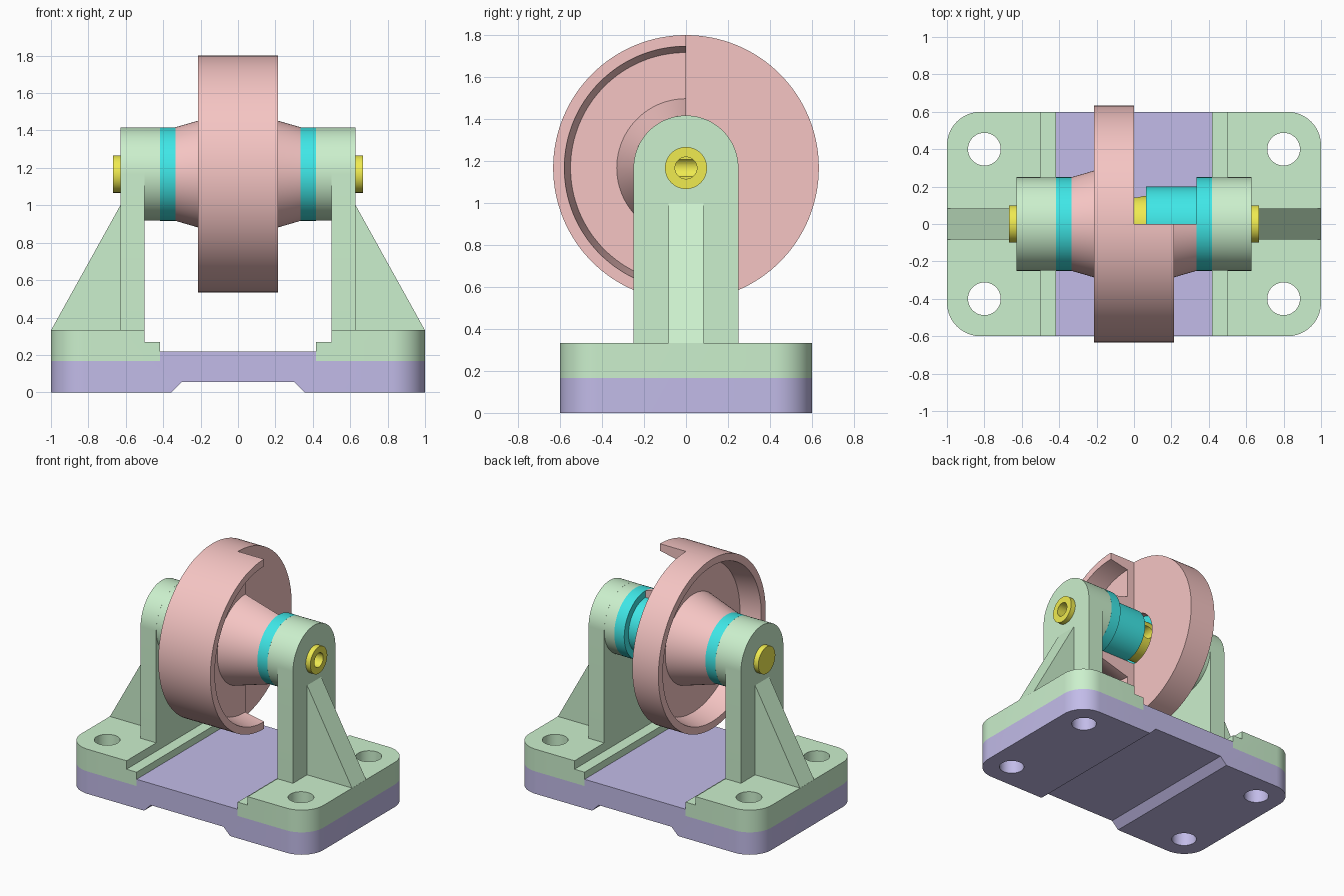
import bpy, bmesh
from math import sin, cos, pi, radians
from mathutils import Vector

if "Cube" in bpy.data.objects:
    bpy.data.objects.remove(bpy.data.objects["Cube"])

AXLE_Z = 1.167


def material(name, rgb):
    m = bpy.data.materials.new(name)
    m.diffuse_color = (*rgb, 1)
    m.use_nodes = True
    m.node_tree.nodes["Principled BSDF"].inputs["Base Color"].default_value = m.diffuse_color
    return m


def finish(bm, name):
    bmesh.ops.remove_doubles(bm, verts=bm.verts, dist=1e-5)
    bmesh.ops.recalc_face_normals(bm, faces=bm.faces)
    me = bpy.data.meshes.new(name)
    bm.to_mesh(me)
    bm.free()
    ob = bpy.data.objects.new(name, me)
    bpy.context.collection.objects.link(ob)
    return ob


def prism(name, pts, axis, lo, hi):
    """Extrude a 2D outline along an axis: x -> (y,z), y -> (x,z), z -> (x,y)."""
    def place(p, d):
        return {'x': (d, p[0], p[1]), 'y': (p[0], d, p[1]), 'z': (p[0], p[1], d)}[axis]
    bm = bmesh.new()
    face = bm.faces.new([bm.verts.new(place(p, lo)) for p in pts])
    new = bmesh.ops.extrude_face_region(bm, geom=[face])['geom']
    shift = Vector(place((0, 0), hi - lo))
    bmesh.ops.translate(bm, vec=shift, verts=[v for v in new if isinstance(v, bmesh.types.BMVert)])
    return finish(bm, name)


def arc(cx, cy, r, a0, a1, n):
    return [(cx + r * cos(radians(a0 + (a1 - a0) * i / n)),
             cy + r * sin(radians(a0 + (a1 - a0) * i / n))) for i in range(n + 1)]


def disc(cx, cy, r, n=48):
    return arc(cx, cy, r, 0, 360, n)[:-1]


def lathe(name, profile, n=96):
    """Revolve a closed (x, radius) outline about the axle."""
    bm = bmesh.new()
    rings = [[bm.verts.new((x, r * cos(2 * pi * k / n), AXLE_Z + r * sin(2 * pi * k / n)))
              for k in range(n)] for x, r in profile]
    for i, a in enumerate(rings):
        b = rings[(i + 1) % len(rings)]
        if profile[i][1] == 0 and profile[(i + 1) % len(rings)][1] == 0:
            continue
        for k in range(n):
            bm.faces.new((a[k], a[(k + 1) % n], b[(k + 1) % n], b[k]))
    return finish(bm, name)


def boolean(ob, tool, op):
    mod = ob.modifiers.new(op, 'BOOLEAN')
    mod.operation, mod.object, mod.solver = op, tool, 'EXACT'
    bpy.context.view_layer.objects.active = ob
    bpy.ops.object.modifier_apply(modifier=mod.name)
    bpy.data.objects.remove(tool)


def dress(ob, mat, mirrored=False):
    ob.data.materials.clear()
    ob.data.materials.append(mat)
    bpy.ops.object.select_all(action='DESELECT')
    ob.select_set(True)
    bpy.context.view_layer.objects.active = ob
    bpy.ops.object.shade_smooth_by_angle(angle=radians(20))
    if mirrored:
        ob.modifiers.new('Mirror', 'MIRROR').use_clip = False


def round_and_drill(ob, xs):
    """Round the plate corners and drill the bolt holes."""
    outline = []
    for sx, sy, a in ((1, 1, 0), (-1, 1, 90), (-1, -1, 180), (1, -1, 270)):
        outline += arc(sx * 0.82, sy * 0.42, 0.18, a, a + 90, 16)
    boolean(ob, prism('corner_cutter', outline, 'z', -0.5, 1), 'INTERSECT')
    for x in xs:
        for y in (-0.4, 0.4):
            boolean(ob, prism('hole_cutter', disc(x, y, 0.0875), 'z', -0.5, 1), 'DIFFERENCE')


green = material('green', (0.60, 0.87, 0.61))
purple = material('purple', (0.54, 0.50, 0.81))
salmon = material('salmon', (0.92, 0.56, 0.55))
cyan = material('cyan', (0.05, 0.80, 0.80))
yellow = material('yellow', (0.87, 0.83, 0.08))

# Base plate with raised centre and relieved underside
half = [(0.3, 0.055), (0.355, 0), (1.0, 0), (1.0, 0.167), (0.417, 0.167), (0.417, 0.217)]
base = prism('base_plate', half + [(-x, z) for x, z in reversed(half)], 'y', -0.6, 0.6)
round_and_drill(base, (-0.8, 0.8))
dress(base, purple)

# Bracket: stepped foot, round-topped upright, boss, rib, bore
bracket = prism('side_brackets', [(0.417, 0.167), (1, 0.167), (1, 0.333), (0.5, 0.333),
                                  (0.5, 0.27), (0.417, 0.27)], 'y', -0.6, 0.6)
round_and_drill(bracket, (0.8,))
upright = [(-0.25, 0.25), (0.25, 0.25)] + arc(0, AXLE_Z, 0.25, 0, 180, 48)
boolean(bracket, prism('upright', upright, 'x', 0.5, 0.629), 'UNION')
boolean(bracket, prism('boss', disc(0, AXLE_Z, 0.2495, 96), 'x', 0.417, 0.56), 'UNION')
rib = [(0.57, 0.25), (0.95, 0.25), (0.999, 0.333), (0.629, 1.0), (0.57, 1.0)]
boolean(bracket, prism('rib', rib, 'y', -0.083, 0.083), 'UNION')
boolean(bracket, prism('bore', disc(0, AXLE_Z, 0.1, 96), 'x', 0.3, 0.8), 'DIFFERENCE')
dress(bracket, green, True)

# Wheel with tapered hub and rim, one quarter cut away
side = [(0.335, 0.2), (0.335, 0.25), (0.06, 0.33), (0.06, 0.55), (0.215, 0.58), (0.215, 0.633)]
wheel = lathe('wheel', side + [(-x, r) for x, r in reversed(side)], 128)
cut = prism('quarter_cutter', [(0, 0), (1, 0), (1, 1), (0, 1)], 'z', 0, 2.5)
boolean(wheel, cut, 'DIFFERENCE')
dress(wheel, salmon)

# Flanged bushings
bushing = lathe('bushings', [(0.065, 0.15), (0.065, 0.2), (0.335, 0.2), (0.335, 0.25),
                             (0.417, 0.25), (0.417, 0.15)])
dress(bushing, cyan, True)

# Stepped shaft with oil passage from the right end to a cross hole
shaft = lathe('shaft', [(-0.667, 0), (-0.667, 0.1), (-0.417, 0.1), (-0.417, 0.15), (0.417, 0.15),
                        (0.417, 0.1), (0.667, 0.1), (0.667, 0.052), (-0.03, 0.052), (-0.03, 0)])
boolean(shaft, prism('oil_hole', disc(0, AXLE_Z, 0.05), 'y', -0.3, 0.3), 'DIFFERENCE')
dress(shaft, yellow)
